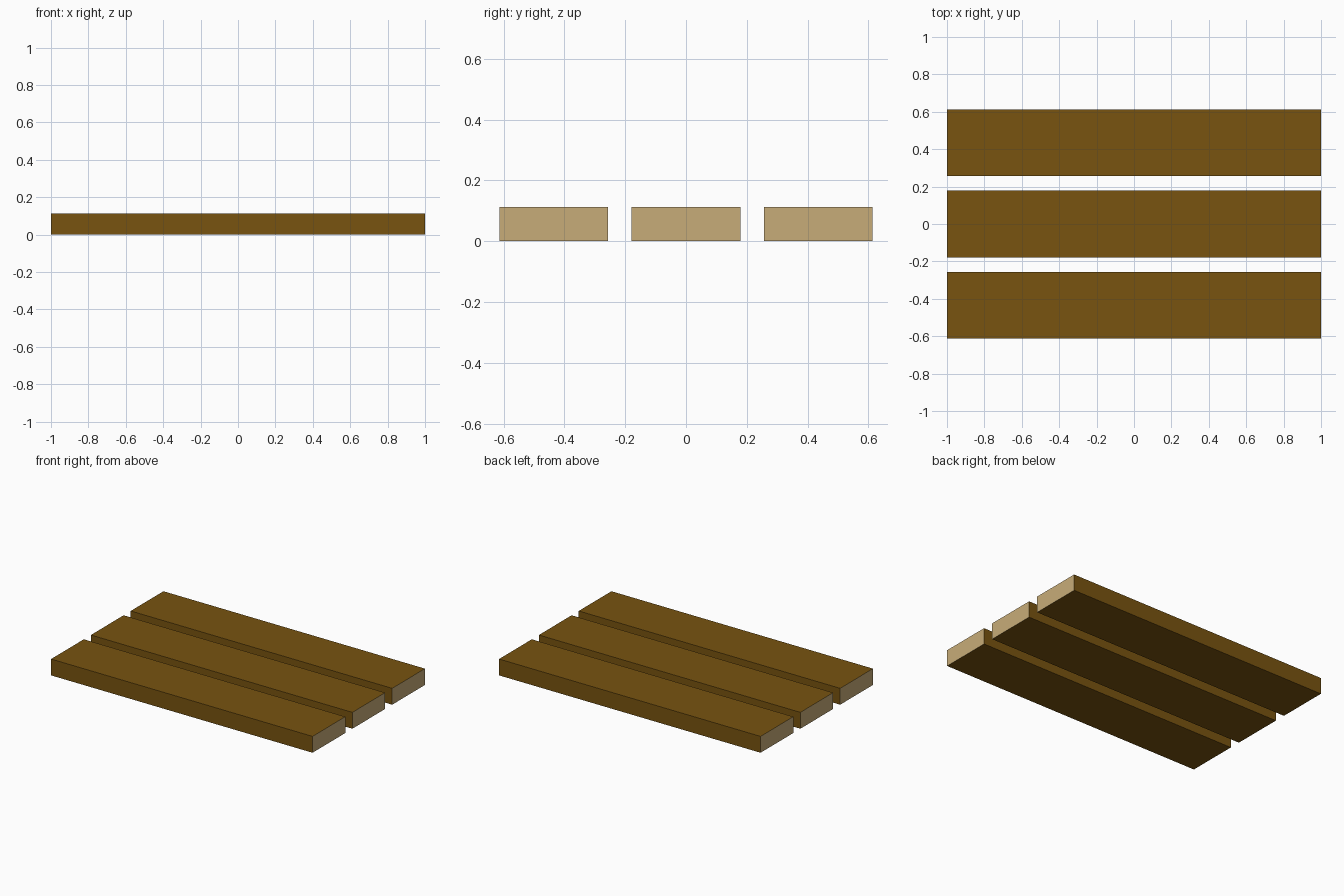
import bpy

if "Cube" in bpy.data.objects:
    bpy.data.objects.remove(bpy.data.objects["Cube"])

LENGTH, WIDTH, THICK, PITCH = 2.0, 0.357, 0.113, 0.435


def make_material(name, rgb):
    mat = bpy.data.materials.new(name)
    mat.diffuse_color = (*rgb, 1.0)
    mat.use_nodes = True
    mat.node_tree.nodes["Principled BSDF"].inputs["Base Color"].default_value = mat.diffuse_color
    return mat


bark_brown = make_material("dark_brown_wood", (0.188, 0.087, 0.005))
end_grain = make_material("pale_end_grain", (0.575, 0.415, 0.19))


def make_plank(name, y):
    bpy.ops.mesh.primitive_cube_add(size=1, location=(0, y, THICK / 2))
    plank = bpy.context.object
    plank.name = name
    plank.scale = (LENGTH, WIDTH, THICK)
    bpy.ops.object.transform_apply(location=False, rotation=False, scale=True)
    plank.data.materials.append(bark_brown)
    plank.data.materials.append(end_grain)
    # Sawn ends show the pale grain
    for face in plank.data.polygons:
        face.material_index = 1 if abs(face.normal.x) > 0.9 else 0


# Three parallel planks with gaps between them
for name, row in (("front_plank", -1), ("middle_plank", 0), ("back_plank", 1)):
    make_plank(name, row * PITCH)
